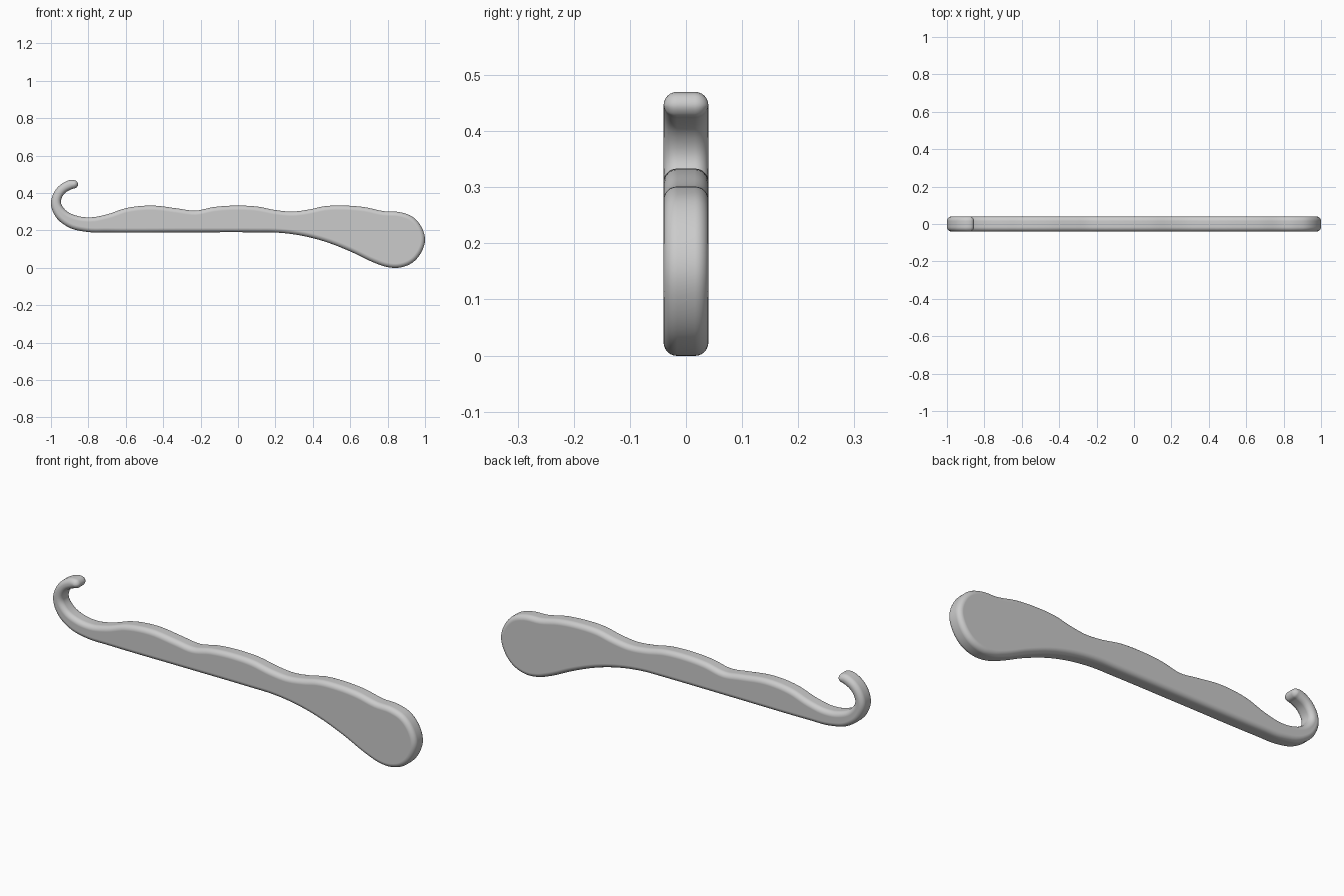
import bpy, bmesh, math
from mathutils import Vector
from mathutils.geometry import interpolate_bezier

HALF_THICKNESS = 0.04
ROUNDING = 0.024
ARC_STEPS = 6
SAMPLES = 5

default_cube = bpy.data.objects.get("Cube")
if default_cube:
    bpy.data.objects.remove(default_cube, do_unlink=True)

# Side profile in x, z, running counter-clockwise
hook_outside = [(-.864, .464), (-.885, .47), (-.93, .457), (-.98, .41), (-1, .345),
                (-.976, .275), (-.91, .219), (-.805, .192)]
underside = [(-.7, .19), (-.3, .19), (.1, .19), (.2, .189), (.33, .174),
             (.46, .142), (.6, .088), (.73, .027), (.79, .006)]
rounded_end = [(.853, 0), (.933, .028), (.98, .083), (1, .15), (.98, .22),
               (.93, .275), (.864, .298)]
finger_grips = [(.78, .303), (.68, .324), (.57, .333), (.46, .329), (.38, .312),
                (.29, .301), (.2, .309), (.1, .328), (0, .333), (-.13, .325),
                (-.23, .306), (-.32, .317), (-.46, .333), (-.6, .319), (-.7, .286)]
hook_inside = [(-.79, .27), (-.86, .278), (-.92, .307), (-.947, .35), (-.928, .397),
               (-.885, .422), (-.864, .429), (-.855, .446)]


def smooth_loop(points):
    """Closed smooth curve through the points, with tangents weighted by spacing."""
    pts = [Vector(p) for p in points]
    count = len(pts)
    tangents = []
    for i, p in enumerate(pts):
        before, after = p - pts[i - 1], pts[(i + 1) % count] - p
        weighted = before.normalized() * after.length + after.normalized() * before.length
        tangents.append(weighted.normalized())
    loop = []
    for i, p in enumerate(pts):
        j = (i + 1) % count
        reach = (pts[j] - p).length / 3
        curve = interpolate_bezier(p, p + tangents[i] * reach,
                                   pts[j] - tangents[j] * reach, pts[j], SAMPLES + 1)
        loop += [Vector((c[0], c[1])) for c in curve[:-1]]
    return loop


def inset_loop(loop, distance):
    """Move a counter-clockwise loop inward along its normals."""
    result = []
    for i, p in enumerate(loop):
        along = (loop[(i + 1) % len(loop)] - loop[i - 1]).normalized()
        result.append(p + Vector((-along.y, along.x)) * distance)
    return result


def rounded_slab(name, loop, material):
    """Stack inset copies of the profile into a slab with rounded rims."""
    quarter = [math.pi / 2 * i / ARC_STEPS for i in range(ARC_STEPS + 1)]
    layers = [(ROUNDING * (1 - math.cos(a)),
               HALF_THICKNESS - ROUNDING * (1 - math.sin(a))) for a in quarter]
    layers = [(inset, -y) for inset, y in reversed(layers)] + layers
    bm = bmesh.new()
    rings = []
    for inset, y in layers:
        rings.append([bm.verts.new((p.x, y, p.y)) for p in inset_loop(loop, inset)])
    for low, high in zip(rings, rings[1:]):
        for i in range(len(loop)):
            j = (i + 1) % len(loop)
            bm.faces.new((low[i], low[j], high[j], high[i]))
    bm.faces.new(rings[0])
    bm.faces.new(list(reversed(rings[-1])))
    bmesh.ops.recalc_face_normals(bm, faces=bm.faces)
    mesh = bpy.data.meshes.new(name)
    bm.to_mesh(mesh)
    bm.free()
    mesh.materials.append(material)
    obj = bpy.data.objects.new(name, mesh)
    bpy.context.collection.objects.link(obj)
    return obj


# Plain grey finish
grey = bpy.data.materials.new("plain grey")
grey.use_nodes = True
colour = (0.6, 0.6, 0.6, 1)
grey.diffuse_color = colour
grey.node_tree.nodes["Principled BSDF"].inputs["Base Color"].default_value = colour

# Hooked handle with finger grips and a broad rounded end
profile = smooth_loop(hook_outside + underside + rounded_end + finger_grips + hook_inside)
handle = rounded_slab("hooked_handle", profile, grey)
bpy.ops.object.select_all(action='DESELECT')
handle.select_set(True)
bpy.context.view_layer.objects.active = handle
bpy.ops.object.shade_smooth_by_angle(angle=math.radians(40))
flat_sides = handle.modifiers.new("flat sides", 'WEIGHTED_NORMAL')
flat_sides.keep_sharp = True
